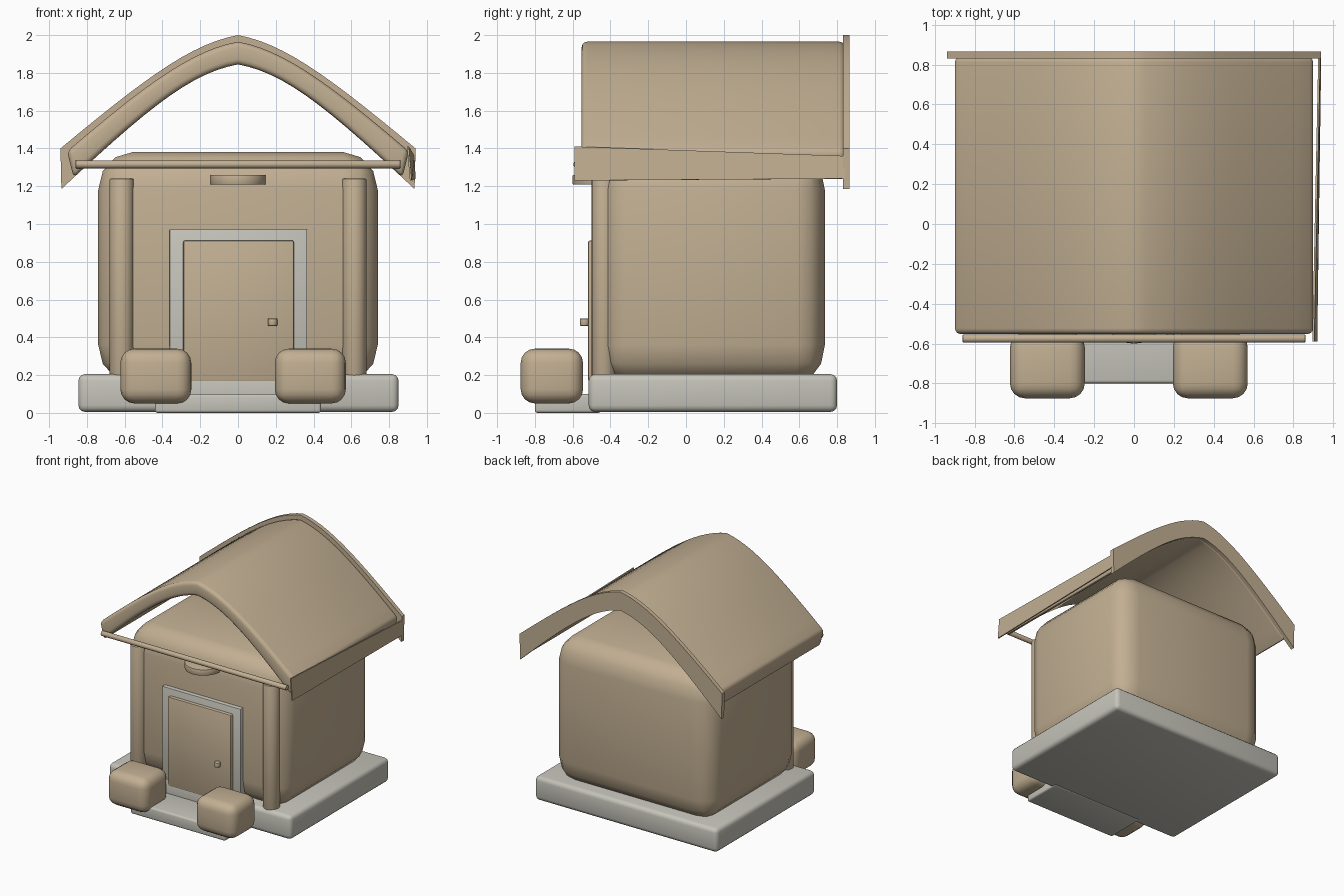
import bpy, bmesh, math
from mathutils import Vector
from mathutils.geometry import interpolate_bezier

cube = bpy.data.objects.get("Cube")
if cube:
    bpy.data.objects.remove(cube, do_unlink=True)


def material(name, rgb):
    m = bpy.data.materials.new(name)
    m.use_nodes = True
    m.diffuse_color = (*rgb, 1)
    for n in m.node_tree.nodes:
        if n.type == 'BSDF_PRINCIPLED':
            n.inputs["Base Color"].default_value = (*rgb, 1)
            n.inputs["Roughness"].default_value = 0.8
    return m


TAN = material("warm tan", (0.54, 0.43, 0.29))
STONE = material("pale stone grey", (0.56, 0.55, 0.49))


def finish(name, bm, mat, smooth=True):
    bmesh.ops.recalc_face_normals(bm, faces=bm.faces)
    me = bpy.data.meshes.new(name)
    bm.to_mesh(me)
    bm.free()
    me.materials.append(mat)
    ob = bpy.data.objects.new(name, me)
    bpy.context.collection.objects.link(ob)
    if smooth:
        bpy.ops.object.select_all(action='DESELECT')
        ob.select_set(True)
        bpy.context.view_layer.objects.active = ob
        bpy.ops.object.shade_smooth_by_angle(angle=math.radians(35))
    return ob


def rounded_box(name, lo, hi, bevel, mat, segments=3):
    """Box between two corners; bevel is one radius or one per axis."""
    lo, hi = Vector(lo), Vector(hi)
    r = Vector(bevel) if isinstance(bevel, tuple) else Vector((bevel,) * 3)
    size, mid = hi - lo, (lo + hi) / 2
    bm = bmesh.new()
    bmesh.ops.create_cube(bm, size=1)
    # bevel in units of the radius, then stretch to the final size
    for v in bm.verts:
        v.co = Vector([v.co[i] * size[i] / r[i] for i in range(3)])
    bmesh.ops.bevel(bm, geom=bm.edges[:], offset=1, segments=segments,
                    profile=0.5, affect='EDGES')
    for v in bm.verts:
        v.co = mid + Vector([v.co[i] * r[i] for i in range(3)])
    return finish(name, bm, mat)


def cylinder(name, centre, radius, length, axis, mat, bevel=0.006, sides=24):
    bm = bmesh.new()
    bmesh.ops.create_cone(bm, cap_ends=True, segments=sides, radius1=radius,
                          radius2=radius, depth=length)
    rims = [e for e in bm.edges if abs(e.verts[0].co.z - e.verts[1].co.z) < 1e-4]
    bmesh.ops.bevel(bm, geom=rims, offset=bevel, segments=2,
                    profile=0.5, affect='EDGES')
    for v in bm.verts:
        if axis == 'x':
            v.co = Vector((v.co.z, v.co.y, -v.co.x))
        v.co += Vector(centre)
    return finish(name, bm, mat)


def arch(handles, steps=14):
    """Symmetric gable curve from the left eave to the right eave."""
    half = interpolate_bezier(*[Vector((x, z)) for x, z in handles], steps)
    return [Vector((-p.x, p.y)) for p in reversed(half[1:])] + half


def arched_shell(name, outer, inner, y0, y1, mat, bevel):
    top, under = arch(outer), arch(inner)
    bm = bmesh.new()
    rows = []
    for y in (y0, y1):
        rows.append([[bm.verts.new((p.x, y, p.y)) for p in c] for c in (top, under)])
    (ft, fu), (bt, bu) = rows
    for a, b in ((ft, fu), (bu, bt), (bt, ft), (fu, bu)):
        for i in range(len(a) - 1):
            bm.faces.new((a[i], a[i + 1], b[i + 1], b[i]))
    for i in (0, -1):
        bm.faces.new((ft[i], fu[i], bu[i], bt[i]))
    bmesh.ops.recalc_face_normals(bm, faces=bm.faces)
    if bevel:
        sharp = [e for e in bm.edges if e.calc_face_angle(0) > math.radians(40)]
        bmesh.ops.bevel(bm, geom=sharp, offset=bevel, segments=3,
                        profile=0.5, affect='EDGES')
    return finish(name, bm, mat)


# Stone base and entrance step
rounded_box("base_slab", (-0.845, -0.515, 0.005), (0.85, 0.80, 0.205), 0.035, STONE)
rounded_box("front_step", (-0.44, -0.80, 0), (0.44, -0.45, 0.10), 0.015, STONE)

# House body
rounded_box("house_body", (-0.74, -0.455, 0.16), (0.74, 0.735, 1.38),
            (0.18, 0.15, 0.20), TAN)

# Door, surround and knob
rounded_box("door_frame", (-0.362, -0.49, 0.12), (0.366, -0.40, 0.972), 0.006, STONE, 2)
rounded_box("door", (-0.29, -0.518, 0.165), (0.296, -0.42, 0.913), 0.01, TAN, 2)
cylinder("door_knob", (0.183, -0.537, 0.48), 0.025, 0.04, 'z', TAN)

# Round ledge over the door
cylinder("door_lamp", (0, -0.455, 1.234), 0.146, 0.052, 'z', TAN)

# Porch posts, front beam and bushes
for side, label in ((-1, "right"), (1, "left")):
    cylinder(label + "_post", (side * 0.616, -0.435, 0.69), 0.064, 1.10, 'z', TAN)
    x = -0.435 if side < 0 else 0.383
    rounded_box(label + "_bush", (x - 0.188, -0.875, 0.05),
                (x + 0.188, -0.545, 0.34), 0.075, TAN, 4)
cylinder("front_beam", (0, -0.575, 1.316), 0.021, 1.72, 'x', TAN, 0.004, 16)

# Curved roof with a slightly raised rim at the back
arched_shell("roof",
             ((0, 1.965), (0.25, 1.92), (0.5, 1.73), (0.905, 1.385)),
             ((0, 1.845), (0.25, 1.80), (0.48, 1.61), (0.87, 1.245)),
             -0.552, 0.84, TAN, 0.028)
arched_shell("roof_back_rim",
             ((0, 2.0), (0.25, 1.955), (0.5, 1.765), (0.94, 1.40)),
             ((0, 1.845), (0.25, 1.80), (0.48, 1.61), (0.935, 1.185)),
             0.83, 0.865, TAN, 0)

# Thin board hanging along the left eave
bm = bmesh.new()
board = [(0.915, -0.59, 1.23), (0.935, 0.845, 1.24), (0.93, 0.845, 1.36), (0.9, -0.59, 1.41)]
bm.faces.new([bm.verts.new(c) for c in board])
eave = finish("left_eave_board", bm, TAN, smooth=False)
thick = eave.modifiers.new("thickness", 'SOLIDIFY')
thick.thickness = 0.01
thick.offset = 0
